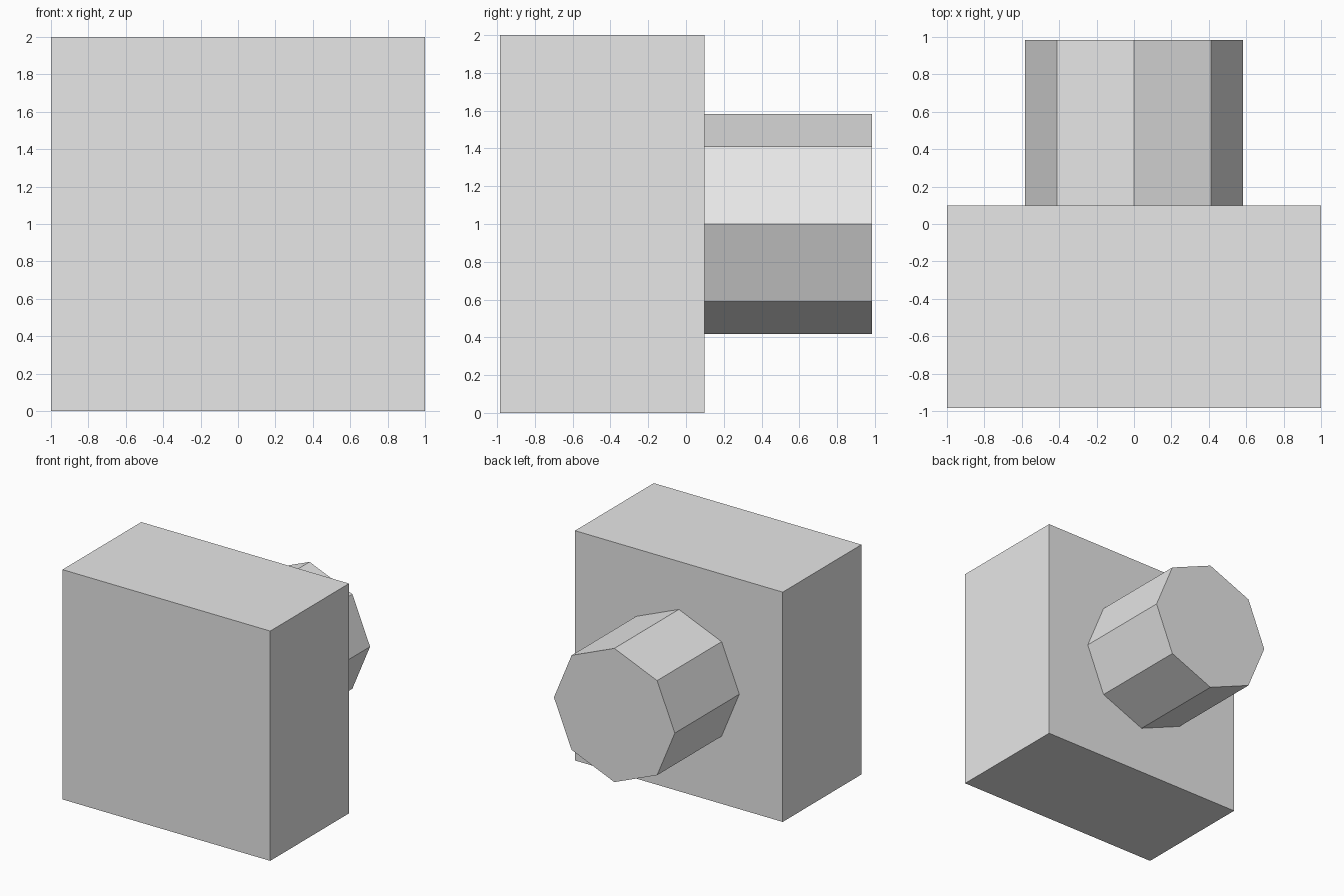
import bpy
import math

if "Cube" in bpy.data.objects:
    bpy.data.objects.remove(bpy.data.objects["Cube"])

# One plain grey for the whole model
grey = bpy.data.materials.new("light_grey")
grey.diffuse_color = (0.8, 0.8, 0.8, 1.0)
grey.use_nodes = True
grey.node_tree.nodes["Principled BSDF"].inputs["Base Color"].default_value = grey.diffuse_color

BACK, FRONT, JOIN = 0.985, -0.985, 0.098   # y limits and block/stem boundary


def finish(name):
    obj = bpy.context.object
    obj.name = name
    bpy.ops.object.transform_apply(location=False, rotation=True, scale=True)
    obj.data.materials.clear()
    obj.data.materials.append(grey)
    return obj


# Square block
bpy.ops.mesh.primitive_cube_add(size=1, location=(0, (FRONT + JOIN) / 2, 1))
bpy.context.object.scale = (2, JOIN - FRONT, 2)
finish("block")

# Eight-sided stem on the back, corners on the vertical and horizontal axes
bpy.ops.mesh.primitive_cylinder_add(
    vertices=8, radius=0.582, depth=BACK - JOIN,
    location=(0, (BACK + JOIN) / 2, 1), rotation=(math.pi / 2, 0, 0))
finish("octagonal_stem")
